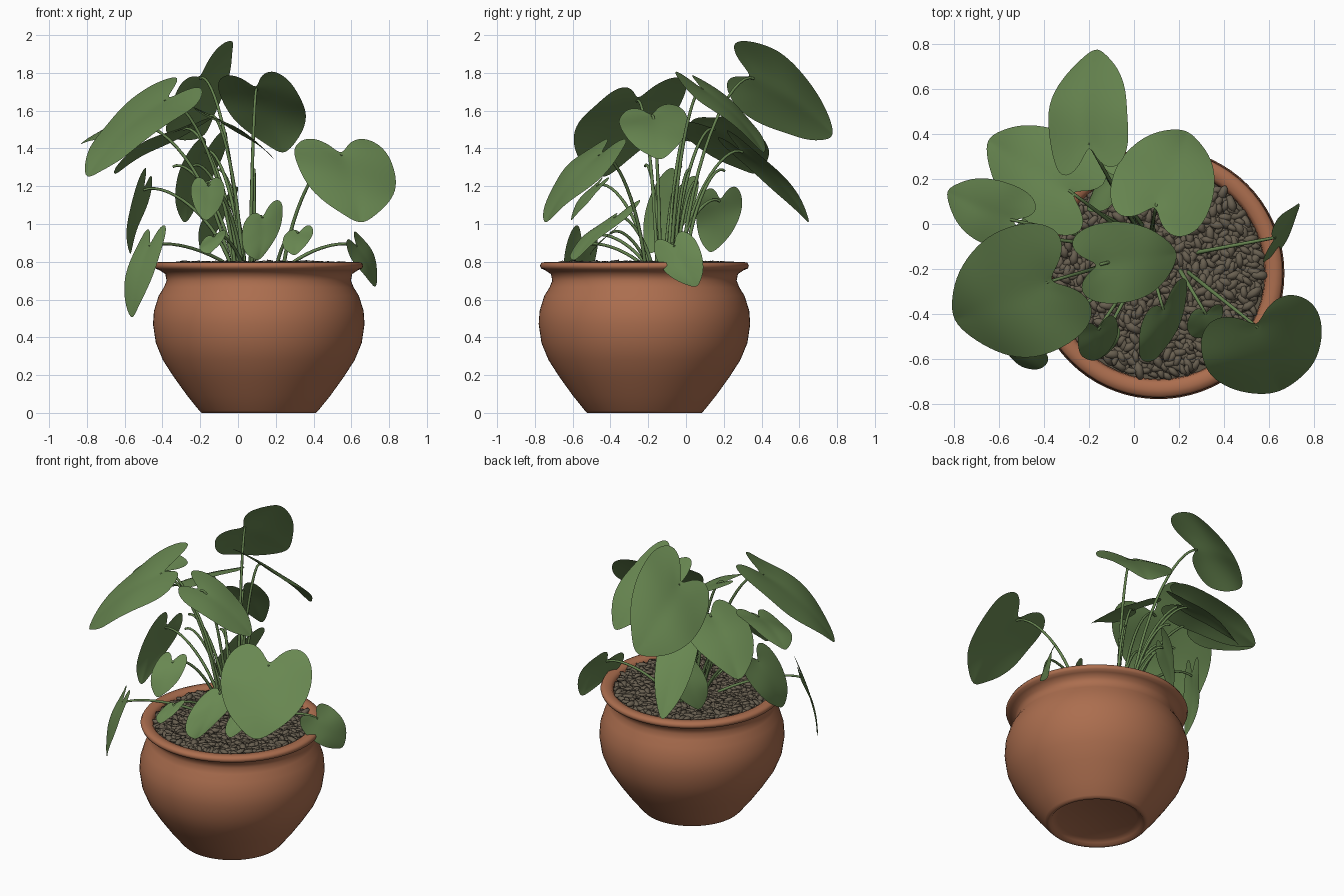
import bpy, bmesh, math, random
from mathutils import Vector, Matrix, Euler

if "Cube" in bpy.data.objects:
    bpy.data.objects.remove(bpy.data.objects["Cube"])

random.seed(4)
CX, CY = 0.11, -0.22   # pot axis


def material(name, rgb):
    m = bpy.data.materials.new(name)
    m.diffuse_color = (*rgb, 1)
    m.use_nodes = True
    m.node_tree.nodes["Principled BSDF"].inputs["Base Color"].default_value = m.diffuse_color
    return m


TERRACOTTA = material("terracotta", (0.41, 0.155, 0.077))
LEAF = material("leaf green", (0.14, 0.245, 0.083))
STEM = material("stem green", (0.13, 0.225, 0.078))
PEBBLE = material("pebble brown", (0.138, 0.114, 0.08))
SOIL = material("soil brown", (0.11, 0.09, 0.062))


def finish(name, bm, mat):
    me = bpy.data.meshes.new(name)
    bm.to_mesh(me)
    bm.free()
    me.materials.append(mat)
    for p in me.polygons:
        p.use_smooth = True
    ob = bpy.data.objects.new(name, me)
    bpy.context.collection.objects.link(ob)
    return ob


def lathe(name, profile, mat, n=72):
    bm = bmesh.new()
    vs = [bm.verts.new((r, 0, z)) for r, z in profile]
    es = [bm.edges.new(p) for p in zip(vs, vs[1:])]
    bmesh.ops.spin(bm, geom=vs + es, cent=(0, 0, 0), axis=(0, 0, 1),
                   angle=2 * math.pi, steps=n, use_duplicate=False)
    bmesh.ops.remove_doubles(bm, verts=bm.verts, dist=1e-4)
    bmesh.ops.recalc_face_normals(bm, faces=bm.faces)
    bmesh.ops.translate(bm, verts=bm.verts, vec=(CX, CY, 0))
    return finish(name, bm, mat)


# pot with flared rolled rim and shallow recessed foot
lathe("pot", [(0, .03), (.24, .028), (.27, .015), (.285, 0), (.303, 0), (.315, .012), (.378, .09),
              (.45, .19), (.508, .28), (.545, .37), (.56, .47), (.555, .54), (.53, .62),
              (.502, .665), (.488, .70), (.495, .735), (.525, .755), (.547, .764), (.553, .78),
              (.545, .795), (.52, .80), (.49, .797), (.475, .78), (.47, .74), (.47, .70)],
      TERRACOTTA)
lathe("soil", [(0, .768), (.472, .768)], SOIL, 48)

# pebble mulch
bm = bmesh.new()
count = 850
for i in range(count):
    r = 0.455 * math.sqrt((i + .5) / count)
    a = i * 2.39996
    size = random.uniform(.8, 1.25)
    mat = (Matrix.Translation((CX + r * math.cos(a), CY + r * math.sin(a), random.uniform(.775, .79)))
           @ Euler((random.uniform(-.3, .3), random.uniform(-.35, .35), random.uniform(0, 6.28))).to_matrix().to_4x4()
           @ Matrix.Diagonal((.04 * size, .019 * size, .014 * size, 1)))
    bmesh.ops.create_icosphere(bm, subdivisions=1, radius=1, matrix=mat)
finish("pebbles", bm, PEBBLE)

# heart outline of half a leaf: (along, across); and matching midrib positions
EDGE = [(0, 0), (-.17, .17), (-.28, .42), (-.27, .7), (-.1, .95), (.18, 1.02), (.45, .93),
        (.7, .68), (.88, .32), (1, 0)]
RIB = [0, .0, .02, .07, .17, .3, .48, .68, .87, 1]


def leaf(name, base, tip, side):
    base, tip, side = Vector(base), Vector(tip), Vector(side)
    along = tip - base
    n = along.cross(side).normalized()
    flip = n.z < 0
    if flip:
        n = -n
    length, width = along.length, side.length
    ph = random.uniform(0, 6)
    bm = bmesh.new()
    for sgn in (-1, 1):
        rows = []
        for (eu, ev), ru in zip(EDGE, RIB):
            row = []
            for k in range(5):
                f = k / 4
                u, v = ru + (eu - ru) * f, ev * f
                lift = .28 * length * max(u, u * .3) * (1 - u) - .12 * width * v * v
                lift += .07 * width * v * math.sin(7 * u + ph + sgn) + .08 * width * v
                row.append(bm.verts.new(base + along * u + side * (v * sgn) + n * lift))
            rows.append(row)
        for r0, r1 in zip(rows, rows[1:]):
            for k in range(4):
                q = [r0[k], r1[k], r1[k + 1], r0[k + 1]]
                bm.faces.new(q if (sgn > 0) != flip else q[::-1])
    bmesh.ops.remove_doubles(bm, verts=bm.verts, dist=1e-4)
    bmesh.ops.dissolve_degenerate(bm, edges=bm.edges, dist=1e-5)
    ob = finish(name, bm, LEAF)
    ob.modifiers.new("smooth", 'SUBSURF').levels = 2
    ob.modifiers["smooth"].render_levels = 2


# each leaf: notch, tip, half-width vector
tall_leaves = [
    ((-.20, .36, 1.77), (-.17, .79, 1.46), (.18, .04, .19)),
    ((.10, .09, 1.71), (.24, .42, 1.36), (.21, -.09, .01)),
    ((-.29, .15, 1.50), (-.66, .38, 1.25), (.10, .19, .02)),
    ((-.55, .02, 1.52), (-.84, .15, 1.42), (.05, .14, .05)),
    ((-.39, -.26, 1.65), (-.81, -.43, 1.23), (-.12, .27, .05)),
    ((-.15, -.18, 1.57), (.20, -.13, 1.33), (-.04, .18, .02)),
    ((-.17, .30, 1.38), (-.28, .66, .99), (.11, .04, .03)),
    ((.55, -.46, 1.36), (.65, -.75, .99), (.26, .10, -.01)),
]
low_leaves = [
    ((.63, -.06, .88), (.73, .06, .66), (.04, .11, .04)),
    ((-.47, -.55, .88), (-.56, -.58, .49), (.08, -.08, .02)),
    ((-.50, -.05, 1.18), (-.57, -.21, .83), (.03, .11, -.04)),
    ((.13, -.38, 1.03), (.11, -.59, .80), (.11, .12, .06)),
    ((-.16, -.47, 1.20), (-.17, -.61, 1.01), (.09, .03, 0)),
    ((-.13, -.50, .93), (-.15, -.60, .84), (.07, .02, .03)),
    ((.32, -.40, .95), (.30, -.51, .83), (.08, .02, .02)),
    ((-.08, .18, 1.12), (-.19, .13, .84), (.06, .12, .01)),
]

# stems arching from the crown to each leaf notch
curve = bpy.data.curves.new("stems", 'CURVE')
curve.dimensions = '3D'
curve.bevel_depth = 0.0085
curve.bevel_resolution = 2
curve.use_fill_caps = True


def stem(root, end):
    d = end - root
    flat = Vector((d.x, d.y, 0))
    c1 = root + flat * .2 + Vector((0, 0, d.z * .7))
    c2 = root + flat * .75 + Vector((0, 0, d.z + .05))
    sp = curve.splines.new('POLY')
    sp.points.add(14)
    for i, p in enumerate(sp.points):
        t = i / 14
        q = root * (1 - t)**3 + c1 * 3 * t * (1 - t)**2 + c2 * 3 * t * t * (1 - t) + end * t**3
        p.co = (*q, 1)
        p.radius = 1.2 - .4 * t


for i, spec in enumerate(tall_leaves + low_leaves):
    leaf(f"leaf_{i + 1}", *spec)
    end = Vector(spec[0])
    root = Vector((.05, -.12, .76)) + Vector((end.x * .16, (end.y + .1) * .2, 0))
    if end.x > .3:   # the right-hand leaves grow from their own crown
        root += Vector((.1, -.02, 0))
    stem(root, end)
    # bare young shoots beside the taller stems
    if i < 5:
        shoot = root.lerp(end, .6)
        shoot.z = random.uniform(1.15, 1.4)
        stem(root + Vector((.02, .02, 0)), shoot)

ob = bpy.data.objects.new("stems", curve)
bpy.context.collection.objects.link(ob)
curve.materials.append(STEM)
